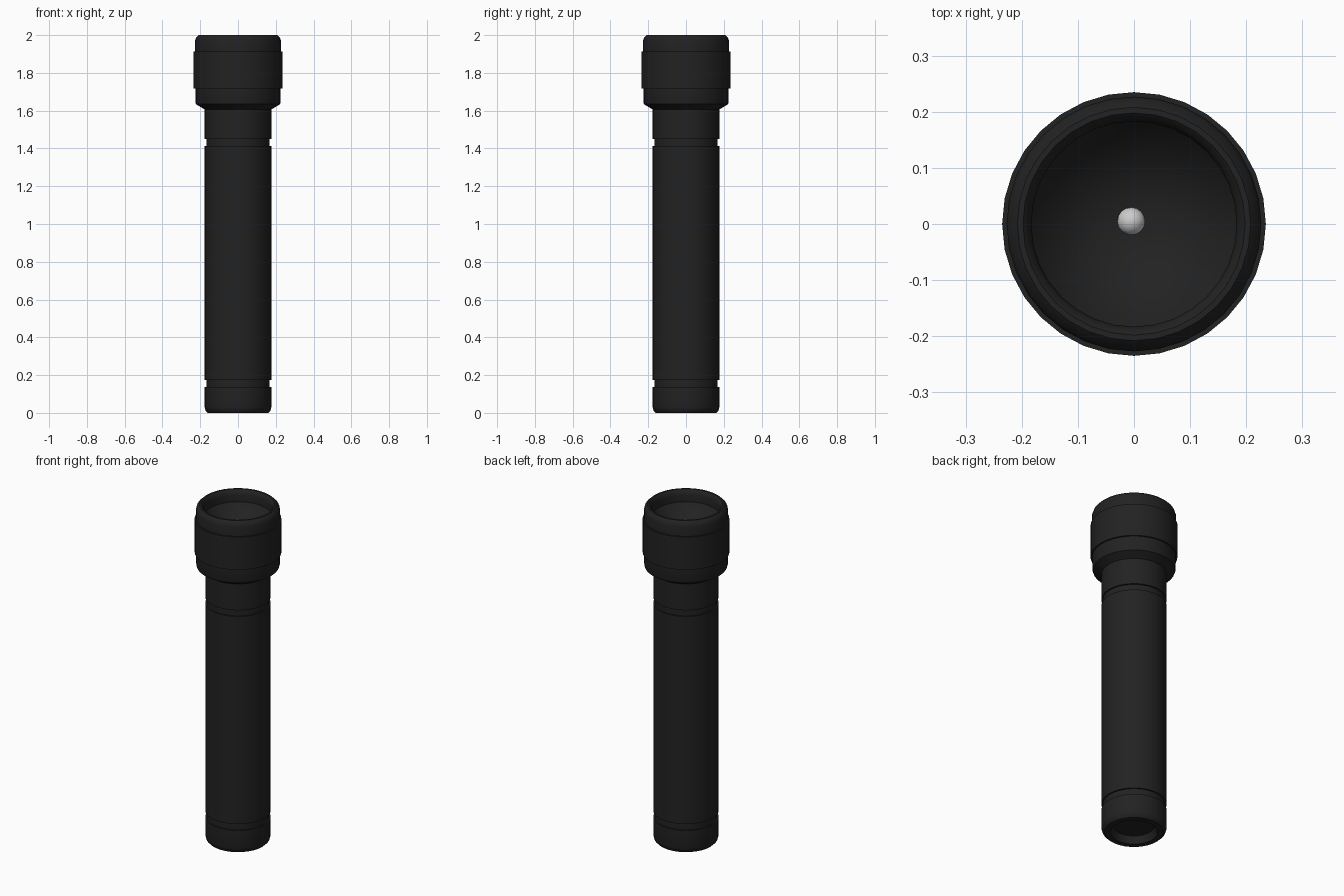
import bpy, bmesh, math

if "Cube" in bpy.data.objects:
    bpy.data.objects.remove(bpy.data.objects["Cube"])

SIDES = 32
dark = bpy.data.materials.new("black_anodised")
dark.diffuse_color = (0.016, 0.016, 0.016, 1)
dark.use_nodes = True
dark.node_tree.nodes["Principled BSDF"].inputs["Base Color"].default_value = dark.diffuse_color


def lathe(name, profile):
    """Revolve (radius, z) points about the z axis."""
    bm = bmesh.new()
    verts = [bm.verts.new((r, 0, z)) for r, z in profile]
    edges = [bm.edges.new(pair) for pair in zip(verts, verts[1:])]
    bmesh.ops.spin(bm, geom=verts + edges, axis=(0, 0, 1), cent=(0, 0, 0),
                   angle=math.tau, steps=SIDES, use_duplicate=False)
    bmesh.ops.remove_doubles(bm, verts=bm.verts, dist=0.0002)
    bmesh.ops.recalc_face_normals(bm, faces=bm.faces)
    mesh = bpy.data.meshes.new(name)
    bm.to_mesh(mesh)
    bm.free()
    ob = bpy.data.objects.new(name, mesh)
    bpy.context.collection.objects.link(ob)
    mesh.materials.append(dark)
    smooth(ob)
    return ob


def smooth(ob):
    bpy.ops.object.select_all(action='DESELECT')
    ob.select_set(True)
    bpy.context.view_layer.objects.active = ob
    bpy.ops.object.shade_smooth_by_angle(angle=math.radians(35))


# tail cap with a recessed base
lathe("tail_cap", [(0, 0.04), (0.11, 0.04), (0.128, 0), (0.16, 0), (0.172, 0.012),
                   (0.177, 0.032), (0.177, 0.137), (0.168, 0.137), (0.168, 0.175)])

# main barrel with the groove under the neck
lathe("barrel", [(0.168, 0.175), (0.177, 0.175), (0.177, 1.413), (0.168, 1.413),
                 (0.168, 1.45)])

# neck, head and reflector bowl in one continuous shell
lathe("head", [(0.168, 1.45), (0.177, 1.45), (0.177, 1.607), (0.222, 1.634),
               (0.226, 1.645), (0.226, 1.718), (0.235, 1.718), (0.235, 1.914),
               (0.227, 1.914), (0.227, 1.972), (0.222, 1.987), (0.208, 2.0),
               (0.198, 2.0), (0.189, 1.992), (0.183, 1.97), (0.183, 1.93)])
lathe("reflector", [(0.183, 1.93), (0.0, 1.68)])

# bulb
bpy.ops.mesh.primitive_uv_sphere_add(segments=16, ring_count=10, radius=0.025,
                                     location=(-0.005, 0.005, 1.73))
bulb = bpy.context.object
bulb.name = "bulb"
smooth(bulb)
